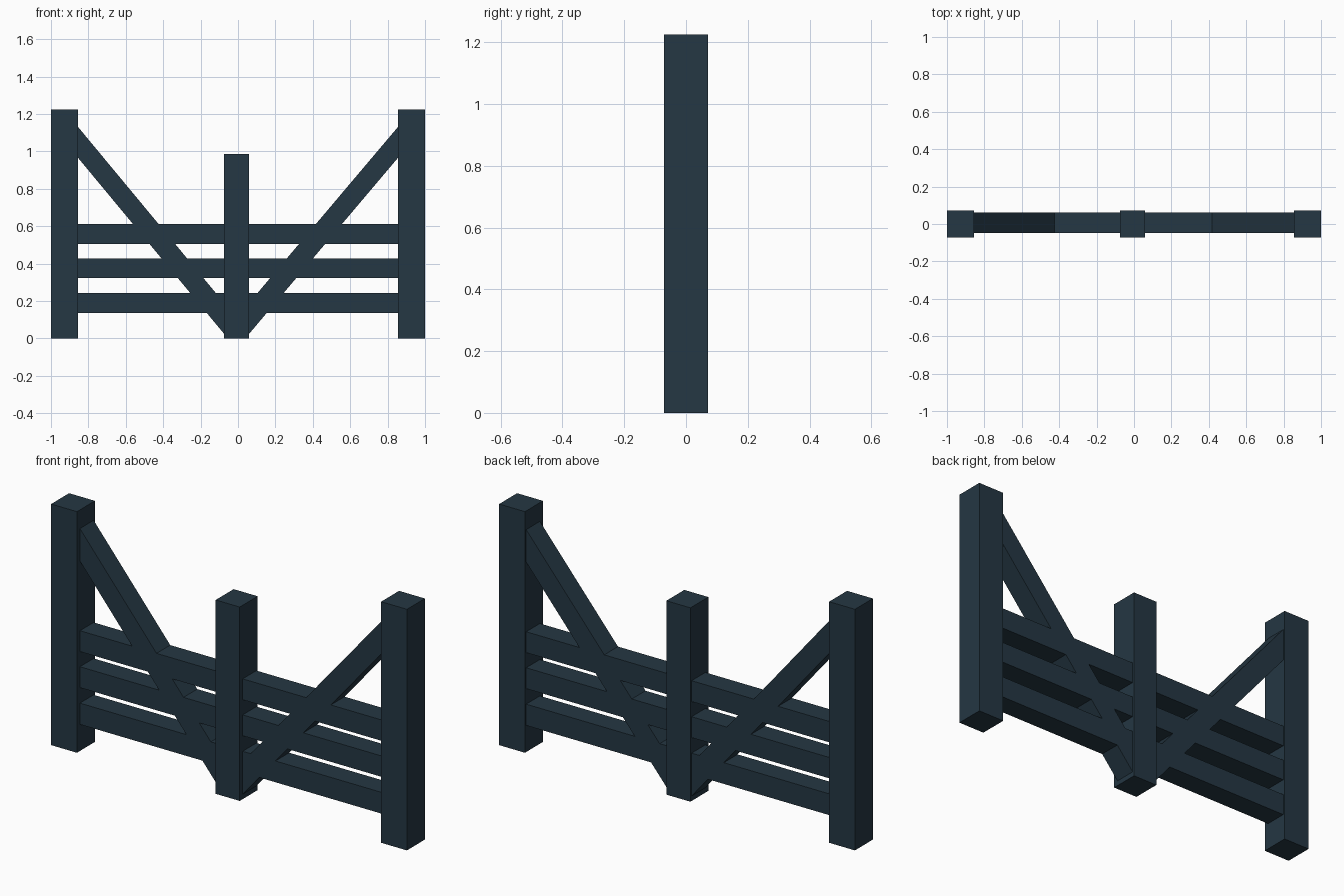
import bpy
import bmesh

cube = bpy.data.objects.get("Cube")
if cube:
    bpy.data.objects.remove(cube, do_unlink=True)

# One dark slate paint for the whole gate
COLOUR = (0.018, 0.038, 0.056, 1)
paint = bpy.data.materials.new("dark_slate_paint")
paint.use_nodes = True
paint.diffuse_color = COLOUR
paint.node_tree.nodes["Principled BSDF"].inputs["Base Color"].default_value = COLOUR


def board(name, outline, front, back):
    """Extrude an (x, z) outline from front to back along y."""
    bm = bmesh.new()
    face = bm.faces.new([bm.verts.new((x, front, z)) for x, z in outline])
    moved = bmesh.ops.extrude_face_region(bm, geom=[face])["geom"]
    verts = [v for v in moved if isinstance(v, bmesh.types.BMVert)]
    bmesh.ops.translate(bm, verts=verts, vec=(0, back - front, 0))
    bmesh.ops.recalc_face_normals(bm, faces=bm.faces)
    mesh = bpy.data.meshes.new(name)
    bm.to_mesh(mesh)
    bm.free()
    mesh.materials.append(paint)
    obj = bpy.data.objects.new(name, mesh)
    bpy.context.collection.objects.link(obj)
    return obj


def rectangle(x0, x1, z0, z1):
    return [(x0, z0), (x1, z0), (x1, z1), (x0, z1)]


POST = (-0.072, 0.072)
RAIL = (-0.048, 0.062)
INNER = 0.855

# Upright posts
board("right_post", rectangle(-1, -INNER, 0, 1.225), *POST)
board("left_post", rectangle(INNER, 1, 0, 1.225), *POST)
board("middle_post", rectangle(-0.075, 0.06, 0, 0.985), *POST)

# Horizontal rails
for name, bottom, top in (("lower", 0.135, 0.243), ("middle", 0.322, 0.428), ("upper", 0.505, 0.611)):
    board(name + "_rail", rectangle(-INNER, INNER, bottom, top), *RAIL)

# Diagonal braces, cut upright where they meet the posts
for name, outer, foot in (("right", -INNER, -0.075), ("left", INNER, 0.06)):
    outline = [(outer, 0.965), (foot, 0.025), (foot, 0.19), (outer, 1.13)]
    board(name + "_brace", outline, *RAIL)
